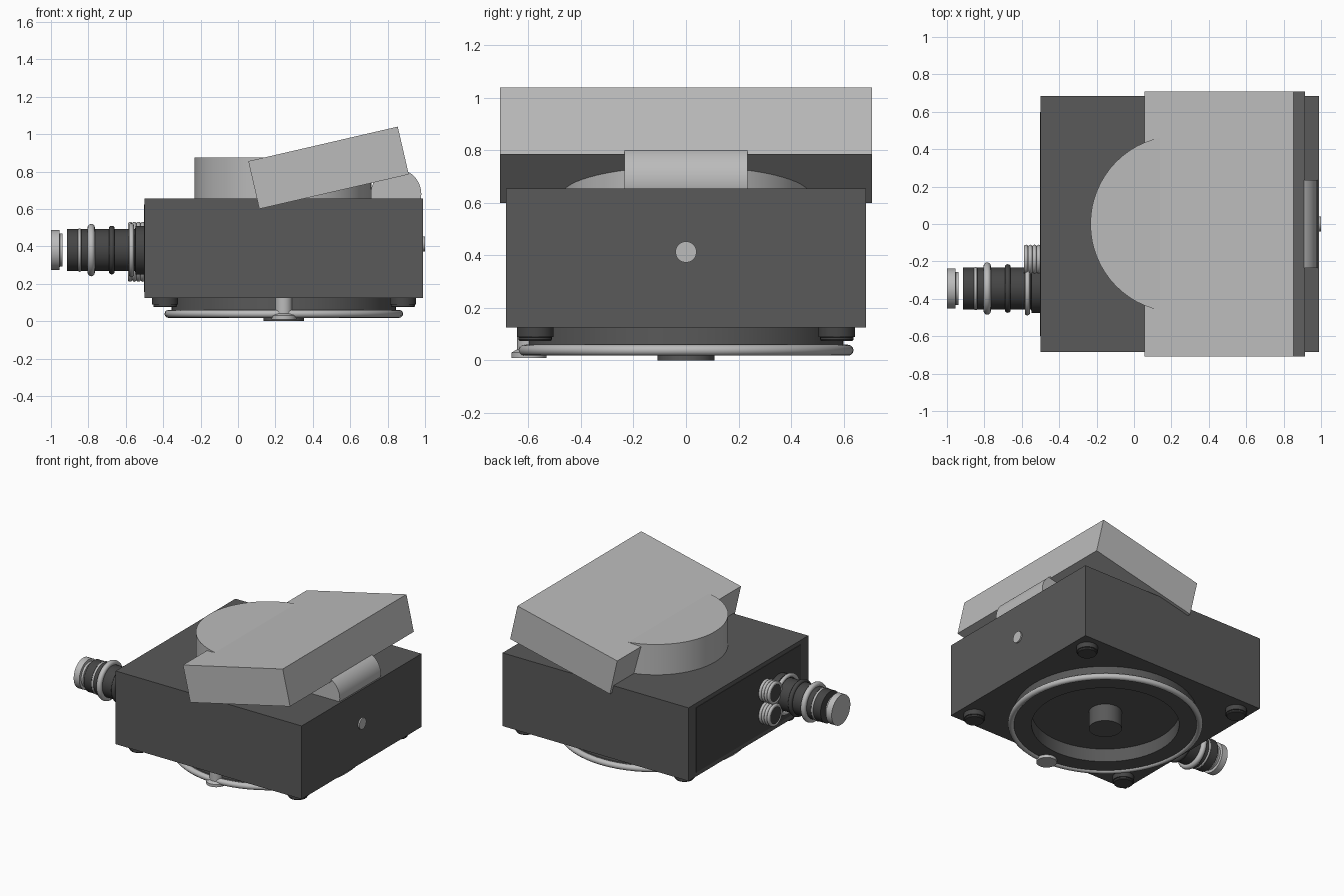
import bpy
import math
from mathutils import Matrix, Vector

if "Cube" in bpy.data.objects:
    bpy.data.objects.remove(bpy.data.objects["Cube"])


def material(name, v):
    m = bpy.data.materials.new(name)
    m.diffuse_color = (v, v, v, 1)
    m.use_nodes = True
    m.node_tree.nodes["Principled BSDF"].inputs["Base Color"].default_value = m.diffuse_color
    return m


DARK = material("dark_grey", 0.10)
BLACK = material("charcoal", 0.06)
LIGHT = material("light_grey", 0.50)


def box(name, lo, hi, mat):
    bpy.ops.mesh.primitive_cube_add(size=1, location=[(a + b) / 2 for a, b in zip(lo, hi)])
    o = bpy.context.object
    o.name = name
    o.scale = [b - a for a, b in zip(lo, hi)]
    o.data.materials.append(mat)
    return o


def lathe(name, profile, origin, mat, axis="Z", closed=False, seg=64):
    """Spin (radius, distance) points round an axis through origin."""
    verts, faces, rings = [], [], []
    for r, t in profile:
        if r == 0:
            rings.append([len(verts)] * seg)
            verts.append((0, 0, t))
        else:
            rings.append(list(range(len(verts), len(verts) + seg)))
            verts += [(r * math.cos(2 * math.pi * i / seg), r * math.sin(2 * math.pi * i / seg), t)
                      for i in range(seg)]
    pairs = list(zip(rings, rings[1:])) + ([(rings[-1], rings[0])] if closed else [])
    for a, b in pairs:
        for i in range(seg):
            j = (i + 1) % seg
            f = list(dict.fromkeys((a[i], a[j], b[j], b[i])))
            if len(f) > 2:
                faces.append(f)
    me = bpy.data.meshes.new(name)
    me.from_pydata(verts, [], faces)
    rot = {"Z": Matrix(), "X": Matrix.Rotation(math.pi / 2, 4, "Y"),
           "Y": Matrix.Rotation(-math.pi / 2, 4, "X")}[axis]
    me.transform(Matrix.Translation(Vector(origin)) @ rot)
    o = bpy.data.objects.new(name, me)
    bpy.context.collection.objects.link(o)
    me.materials.append(mat)
    bpy.ops.object.select_all(action="DESELECT")
    o.select_set(True)
    bpy.context.view_layer.objects.active = o
    bpy.ops.object.mode_set(mode="EDIT")
    bpy.ops.mesh.select_all(action="SELECT")
    bpy.ops.mesh.normals_make_consistent(inside=False)
    bpy.ops.object.mode_set(mode="OBJECT")
    bpy.ops.object.shade_smooth_by_angle(angle=math.radians(35))
    return o


def disc(name, r, t0, t1, origin, mat, axis="Z"):
    return lathe(name, [(0, t0), (r, t0), (r, t1), (0, t1)], origin, mat, axis)


def torus(name, R, r, t, origin, mat, axis="Z"):
    pts = [(R + r * math.cos(k * math.pi / 6), t + r * math.sin(k * math.pi / 6)) for k in range(12)]
    return lathe(name, pts, origin, mat, axis, closed=True)


# Main housing with a thin end panel
box("housing", (-0.50, -0.685, 0.125), (0.99, 0.685, 0.655), DARK)
box("end_panel", (-0.503, -0.60, 0.155), (-0.49, 0.60, 0.625), BLACK)
disc("side_button", 0.04, 0.98, 1.0, (0, 0, 0.413), LIGHT, "X")

# Feet
for i, x in enumerate((-0.39, 0.882)):
    for j, y in enumerate((-0.574, 0.574)):
        lathe(f"foot_{i}{j}", [(0, 0.075), (0.06, 0.075), (0.063, 0.079), (0.063, 0.088),
                               (0.07, 0.09), (0.07, 0.125), (0, 0.125)], (x, y, 0), BLACK)

# Base ring, hub and locking post
C = (0.245, 0, 0)
lathe("base_ring", [(0.483, 0.03), (0.61, 0.03), (0.61, 0.05), (0.60, 0.06), (0.60, 0.127), (0.483, 0.127)],
      C, DARK, closed=True)
torus("base_rim", 0.617, 0.021, 0.039, C, LIGHT)
disc("base_hub", 0.108, 0, 0.127, C, DARK)
P = (0.245, -0.598, 0)
disc("post", 0.045, 0.02, 0.127, P, LIGHT)
lathe("post_foot", [(0, 0.01), (0.067, 0.01), (0.067, 0.03), (0.045, 0.042), (0, 0.042)], P, LIGHT)

# Upper drum, tilted head and its roller
disc("upper_drum", 0.473, 0.65, 0.875, (0.24, 0, 0), LIGHT)
head = box("tilted_head", (-0.41, -0.708, -0.131), (0.41, 0.708, 0.131), LIGHT)
head.location = (0.484, 0, 0.82)
head.rotation_euler.y = -math.radians(13)
disc("roller", 0.135, -0.235, 0.235, (0.845, 0, 0.68), LIGHT, "Y")

# Side connector barrel
L = (0, -0.345, 0.38)
lathe("connector_barrel", [(0, -0.915), (0.112, -0.915), (0.112, -0.855), (0.104, -0.853), (0.104, -0.84),
                           (0.112, -0.838), (0.112, -0.55), (0.13, -0.548), (0.13, -0.495), (0, -0.495)],
      L, BLACK, "X")
torus("thin_ring", 0.107, 0.009, -0.8465, L, LIGHT, "X")
torus("grip_ring", 0.12, 0.02, -0.785, L, LIGHT, "X")
torus("middle_ring", 0.114, 0.016, -0.675, L, BLACK, "X")
torus("collar_ring", 0.13, 0.014, -0.57, L, LIGHT, "X")
lathe("connector_cap", [(0, -1.0), (0.107, -1.0), (0.107, -0.955), (0.089, -0.953), (0.089, -0.937), (0, -0.937)],
      L, LIGHT, "X")

# Two ribbed studs beside the connector
for n, z in enumerate((0.29, 0.452)):
    o = (0, -0.19, z)
    disc(f"stud_core_{n}", 0.068, -0.585, -0.495, o, BLACK, "X")
    for k in range(4):
        torus(f"stud_rib_{n}{k}", 0.068, 0.0115, -0.577 + k * 0.0225, o, LIGHT, "X")
